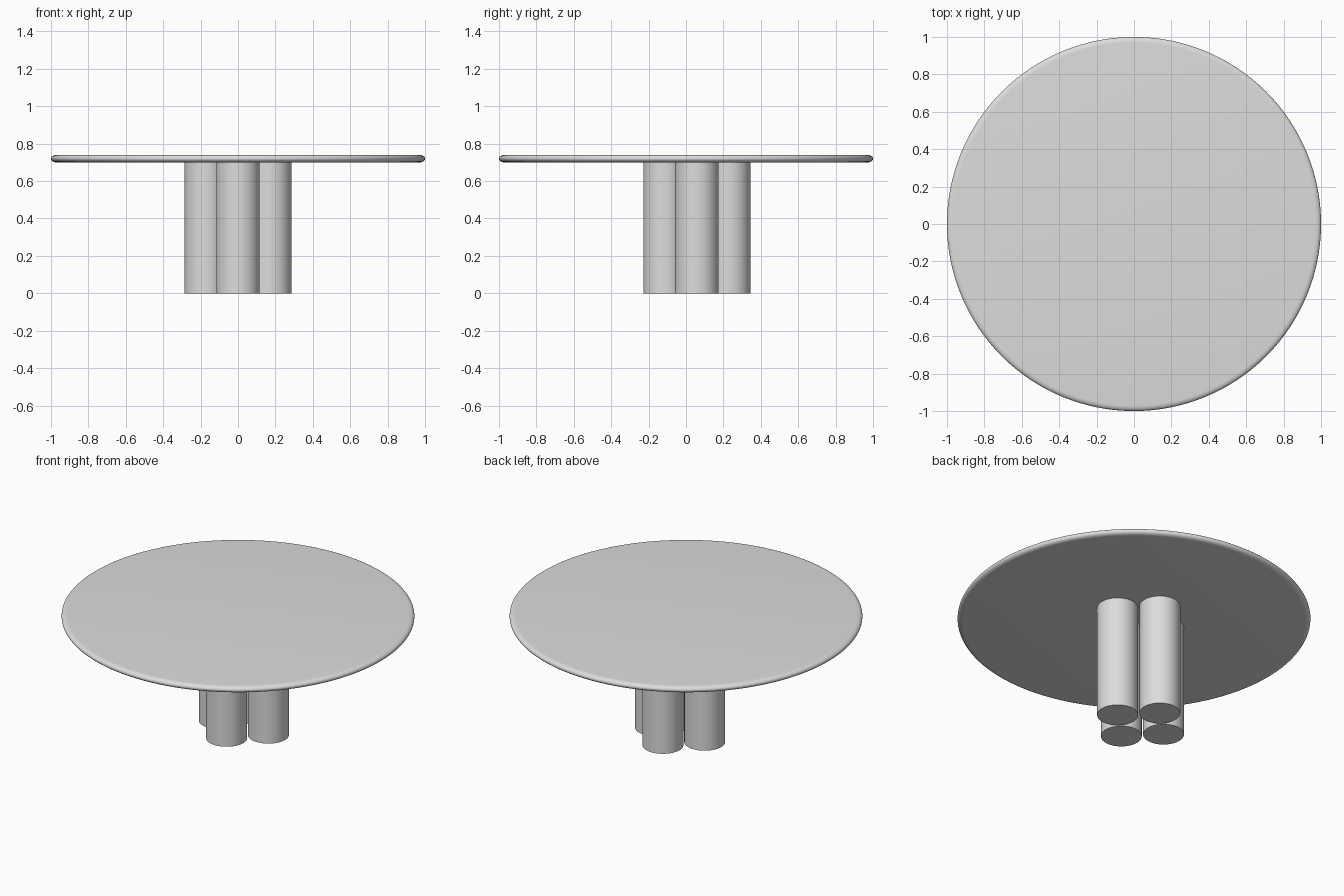
import bpy, bmesh, math

if "Cube" in bpy.data.objects:
    bpy.data.objects.remove(bpy.data.objects["Cube"])

mat = bpy.data.materials.new("warm light grey")
mat.diffuse_color = (0.73, 0.72, 0.705, 1)
mat.use_nodes = True
mat.node_tree.nodes["Principled BSDF"].inputs["Base Color"].default_value = mat.diffuse_color


def finish(name, bm):
    mesh = bpy.data.meshes.new(name)
    bmesh.ops.recalc_face_normals(bm, faces=bm.faces)
    bm.to_mesh(mesh)
    bm.free()
    mesh.materials.append(mat)
    ob = bpy.data.objects.new(name, mesh)
    bpy.context.collection.objects.link(ob)
    bpy.ops.object.select_all(action='DESELECT')
    ob.select_set(True)
    bpy.context.view_layer.objects.active = ob
    bpy.ops.object.shade_smooth_by_angle(angle=math.radians(35))
    return ob


# Table top: thin disc with a rounded (half-ellipse) rim
Z_LOW, Z_HIGH, RIM, SEG, STEPS = 0.70, 0.74, 0.03, 128, 12
bm = bmesh.new()
half = (Z_HIGH - Z_LOW) / 2
rings = []
for i in range(STEPS + 1):
    a = -math.pi / 2 + math.pi * i / STEPS
    r, z = 1 - RIM + RIM * math.cos(a), Z_LOW + half + half * math.sin(a)
    rings.append([bm.verts.new((r * math.cos(t), r * math.sin(t), z))
                  for t in (2 * math.pi * k / SEG for k in range(SEG))])
for lo, hi in zip(rings, rings[1:]):
    for k in range(SEG):
        n = (k + 1) % SEG
        bm.faces.new((lo[k], lo[n], hi[n], hi[k]))
bm.faces.new(rings[0][::-1])
bm.faces.new(rings[-1])
finish("table_top", bm)

# Four round columns clustered in a diamond, slightly behind the centre
LEG_R, OFFSET, CENTRE_Y = 0.116, 0.17, 0.058
for name, dx, dy in (("front_leg", 0, -1), ("right_leg", 1, 0),
                     ("back_leg", 0, 1), ("left_leg", -1, 0)):
    bm = bmesh.new()
    bmesh.ops.create_cone(bm, cap_ends=True, segments=64, radius1=LEG_R,
                          radius2=LEG_R, depth=Z_LOW)
    leg = finish(name, bm)
    leg.location = (dx * OFFSET, CENTRE_Y + dy * OFFSET, Z_LOW / 2)
